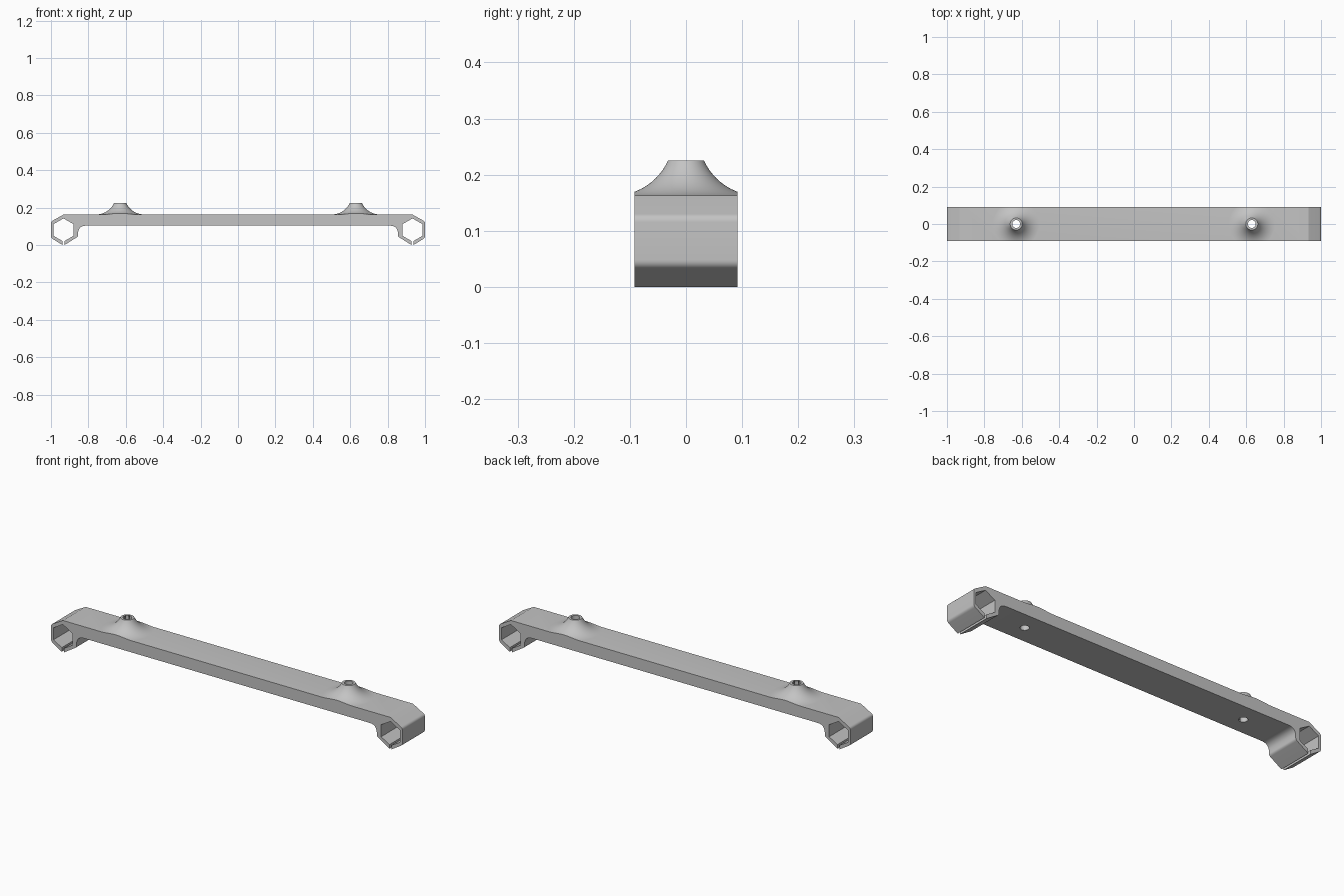
import bpy, bmesh, math
from mathutils import Vector

cube = bpy.data.objects.get("Cube")
if cube:
    bpy.data.objects.remove(cube, do_unlink=True)

HALF_DEPTH = 0.092
TOP, UNDER = 0.163, 0.103
CLIP_X, CLIP_Z, HEX_R = 0.933, 0.08, 0.062
BOSS_X, BOSS_TOP = 0.63, 0.225

grey = bpy.data.materials.new("light grey plastic")
grey.use_nodes = True
grey.diffuse_color = (0.55, 0.55, 0.55, 1)
grey.node_tree.nodes["Principled BSDF"].inputs["Base Color"].default_value = grey.diffuse_color


def new_object(name, bm):
    bmesh.ops.recalc_face_normals(bm, faces=bm.faces)
    mesh = bpy.data.meshes.new(name)
    bm.to_mesh(mesh)
    bm.free()
    mesh.materials.append(grey)
    obj = bpy.data.objects.new(name, mesh)
    bpy.context.collection.objects.link(obj)
    return obj


def rounded(points, steps=6):
    """Replace each (x, z, setback) corner by a short curve."""
    out = []
    for i, (x, z, r) in enumerate(points):
        p = Vector((x, z))
        if r == 0:
            out.append(p)
            continue
        a = p + (Vector(points[i - 1][:2]) - p).normalized() * r
        b = p + (Vector(points[i + 1][:2]) - p).normalized() * r
        for k in range(steps + 1):
            t = k / steps
            out.append(a * (1 - t) ** 2 + p * 2 * t * (1 - t) + b * t * t)
    return out


def boolean(obj, tool, operation):
    mod = obj.modifiers.new(operation.lower(), 'BOOLEAN')
    mod.operation, mod.object, mod.solver = operation, tool, 'EXACT'
    bpy.context.view_layer.objects.active = obj
    bpy.ops.object.modifier_apply(modifier=mod.name)
    bpy.data.objects.remove(tool, do_unlink=True)


# Half outline: underside, split hexagonal clip, then the top
slit = 0.006
slit_z = CLIP_Z - HEX_R + slit * math.tan(math.radians(30))
hexagon = [(CLIP_X + HEX_R * math.cos(math.radians(a)),
            CLIP_Z + HEX_R * math.sin(math.radians(a)), 0)
           for a in range(210, -60, -60)]
half = rounded([(0.7, UNDER, 0), (0.855, UNDER, 0.042), (0.855, 0.045, 0.009),
                (CLIP_X - slit, 0, 0), (CLIP_X - slit, slit_z, 0)]
               + hexagon +
               [(CLIP_X + slit, slit_z, 0), (CLIP_X + slit, 0, 0),
                (1, 0.038, 0.01), (1, 0.125, 0.01), (0.932, TOP, 0)])
outline = half + [Vector((-p.x, p.y)) for p in reversed(half)]

# Mounting bar, extruded from front to back
bm = bmesh.new()
face = bm.faces.new([bm.verts.new((p.x, -HALF_DEPTH, p.y)) for p in outline])
ext = bmesh.ops.extrude_face_region(bm, geom=[face])
bmesh.ops.translate(bm, vec=(0, 2 * HALF_DEPTH, 0),
                    verts=[v for v in ext["geom"] if isinstance(v, bmesh.types.BMVert)])
bar = new_object("mounting_bar", bm)


def flared_boss(x):
    """Concave flared post, trimmed flush with the sides of the bar."""
    flare, base = 0.105, 0.128
    end = math.acos(1 - (BOSS_TOP - TOP) / flare)
    profile = [(0, 0.14), (base, 0.14), (base, TOP - 0.0003)]
    for k in range(1, 13):
        a = end * k / 12
        profile.append((base - flare * math.sin(a), TOP + flare * (1 - math.cos(a))))
    profile.append((0, BOSS_TOP))
    bm = bmesh.new()
    verts = [bm.verts.new((r, 0, z)) for r, z in profile]
    edges = [bm.edges.new(pair) for pair in zip(verts, verts[1:])]
    bmesh.ops.spin(bm, geom=verts + edges, cent=(0, 0, 0), axis=(0, 0, 1),
                   angle=2 * math.pi, steps=64)
    bmesh.ops.remove_doubles(bm, verts=bm.verts, dist=0.00001)
    for side in (-1, 1):
        bmesh.ops.bisect_plane(bm, geom=bm.verts[:] + bm.edges[:] + bm.faces[:],
                               plane_co=(0, side * HALF_DEPTH, 0),
                               plane_no=(0, side, 0), clear_outer=True)
        rim = [e for e in bm.edges if e.is_boundary]
        bmesh.ops.holes_fill(bm, edges=rim, sides=0)
    bmesh.ops.translate(bm, vec=(x, 0, 0), verts=bm.verts)
    return new_object("flared_boss", bm)


def screw_hole(x):
    bm = bmesh.new()
    bmesh.ops.create_cone(bm, cap_ends=True, segments=32, radius1=0.021,
                          radius2=0.021, depth=0.4)
    bmesh.ops.translate(bm, vec=(x, 0, 0.16), verts=bm.verts)
    return new_object("screw_hole_cutter", bm)


# Bosses joined to the bar, then drilled through
for x in (-BOSS_X, BOSS_X):
    boolean(bar, flared_boss(x), 'UNION')
    boolean(bar, screw_hole(x), 'DIFFERENCE')

bpy.ops.object.select_all(action='DESELECT')
bar.select_set(True)
bpy.context.view_layer.objects.active = bar
bpy.ops.object.shade_smooth_by_angle(angle=math.radians(25))
